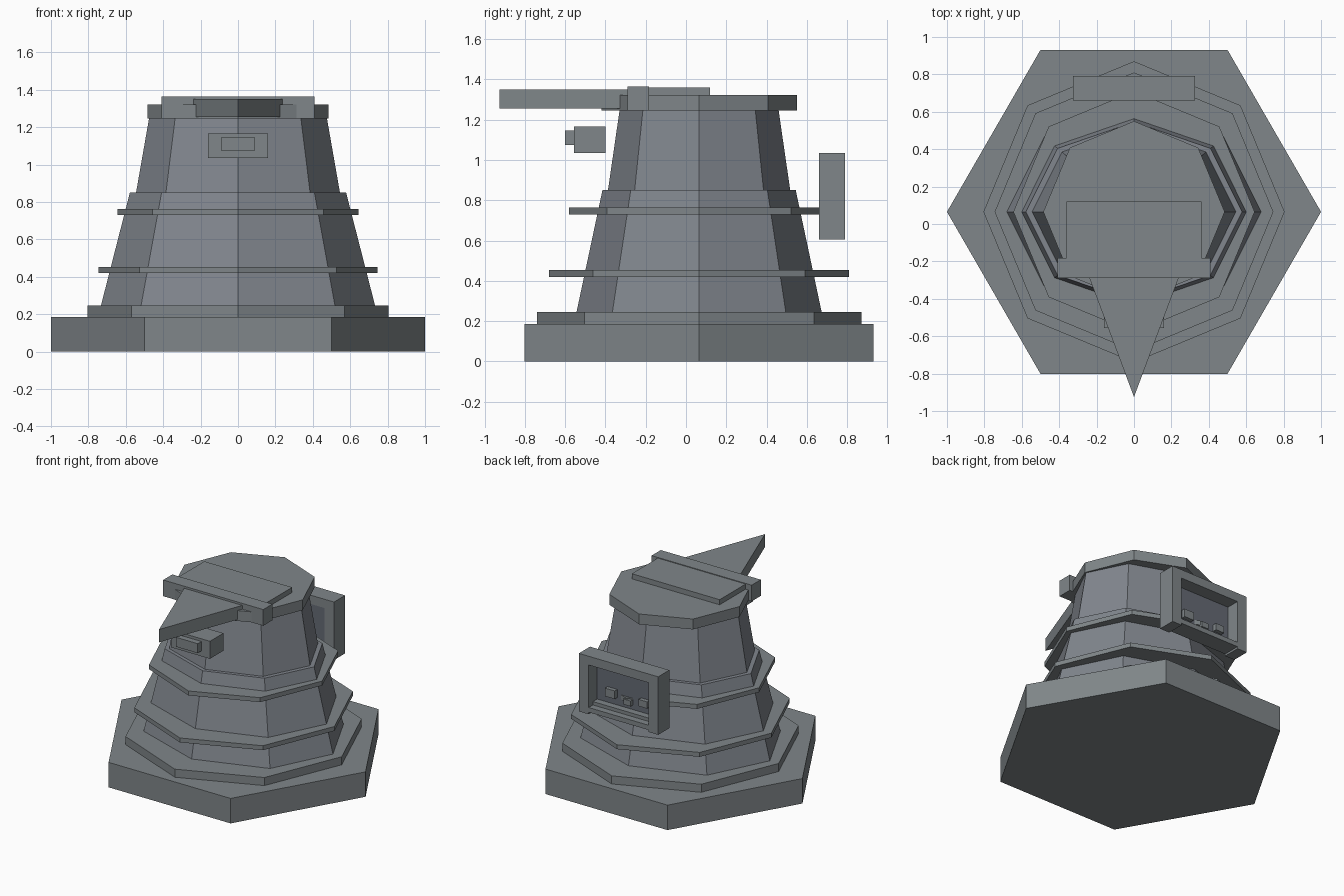
import bpy, bmesh, math

if "Cube" in bpy.data.objects:
    bpy.data.objects.remove(bpy.data.objects["Cube"])

CY = 0.065  # y of the tower axis


def material(name, rgb):
    m = bpy.data.materials.new(name)
    m.diffuse_color = (*rgb, 1)
    m.use_nodes = True
    m.node_tree.nodes["Principled BSDF"].inputs["Base Color"].default_value = m.diffuse_color
    return m


BASE = material("stone_grey", (0.215, 0.24, 0.252))
BODY = material("blue_grey", (0.22, 0.24, 0.27))
DARK = material("dark_blue_grey", (0.13, 0.145, 0.175))


def finish(name, bm, mat):
    bmesh.ops.recalc_face_normals(bm, faces=bm.faces)
    mesh = bpy.data.meshes.new(name)
    bm.to_mesh(mesh)
    bm.free()
    mesh.materials.append(mat)
    ob = bpy.data.objects.new(name, mesh)
    bpy.context.collection.objects.link(ob)
    return ob


def loft(name, bottom, top, z0, z1, mat):
    """Solid between two outlines with the same number of points."""
    bm = bmesh.new()
    lo = [bm.verts.new((x, y, z0)) for x, y in bottom]
    hi = [bm.verts.new((x, y, z1)) for x, y in top]
    n = len(lo)
    for i in range(n):
        j = (i + 1) % n
        bm.faces.new((lo[i], lo[j], hi[j], hi[i]))
    bm.faces.new(lo[::-1])
    bm.faces.new(hi)
    return finish(name, bm, mat)


def polygon(sides, r, sy=1.0):
    return [(r * math.cos(2 * math.pi * i / sides),
             CY + sy * r * math.sin(2 * math.pi * i / sides)) for i in range(sides)]


def tier(name, sides, r0, r1, z0, z1, mat, sy=1.0):
    return loft(name, polygon(sides, r0, sy), polygon(sides, r1, sy), z0, z1, mat)


def box(name, x0, x1, y0, y1, z0, z1, mat):
    pts = [(x0, y0), (x1, y0), (x1, y1), (x0, y1)]
    return loft(name, pts, pts, z0, z1, mat)


# Stepped base
tier("base", 6, 1.0, 1.0, 0, 0.185, BASE)
tier("plinth", 8, 0.805, 0.805, 0.185, 0.245, BASE)

# Tapered body, narrower front to back, with regular rings and cap
tier("lower_body", 8, 0.733, 0.578, 0.245, 0.85, BODY, 0.83)
tier("upper_body", 8, 0.545, 0.475, 0.85, 1.25, BODY, 0.83)
tier("lower_ring", 8, 0.745, 0.745, 0.42, 0.453, BASE)
tier("upper_ring", 8, 0.645, 0.645, 0.73, 0.763, BASE)
tier("cap", 8, 0.485, 0.485, 1.245, 1.322, BASE)

# Pointed visor, cross bar and top plate
wedge = [(-0.257, -0.24), (0, -0.925), (0.257, -0.24)]
loft("visor", wedge, wedge, 1.255, 1.35, BASE)
box("visor_bar", -0.41, 0.41, -0.29, -0.183, 1.245, 1.365, BASE)
box("top_plate", -0.36, 0.36, -0.2, 0.12, 1.31, 1.36, BASE)

# Front eye block
box("eye_block", -0.16, 0.16, -0.557, -0.4, 1.035, 1.165, BASE)
box("eye_lens", -0.09, 0.09, -0.6, -0.557, 1.075, 1.145, BASE)

# Rear control box: framed recess with sill
for side, x in (("left", -0.325), ("right", 0.245)):
    box(side + "_frame_post", x, x + 0.08, 0.66, 0.79, 0.605, 1.035, BASE)
box("frame_top", -0.245, 0.245, 0.66, 0.79, 0.97, 1.035, BASE)
box("frame_sill", -0.245, 0.245, 0.66, 0.79, 0.62, 0.655, BASE)
box("recess_panel", -0.245, 0.245, 0.66, 0.69, 0.655, 0.97, DARK)
box("recess_step", -0.245, 0.245, 0.69, 0.74, 0.655, 0.68, BASE)

# Control buttons: centre x, centre z, width, height
for i, (x, z, w, h) in enumerate([(0.12, 0.765, 0.08, 0.06),
                                  (-0.02, 0.735, 0.06, 0.04),
                                  (-0.15, 0.76, 0.07, 0.05)]):
    box(f"button_{i + 1}", x - w / 2, x + w / 2, 0.69, 0.72, z - h / 2, z + h / 2, BASE)
